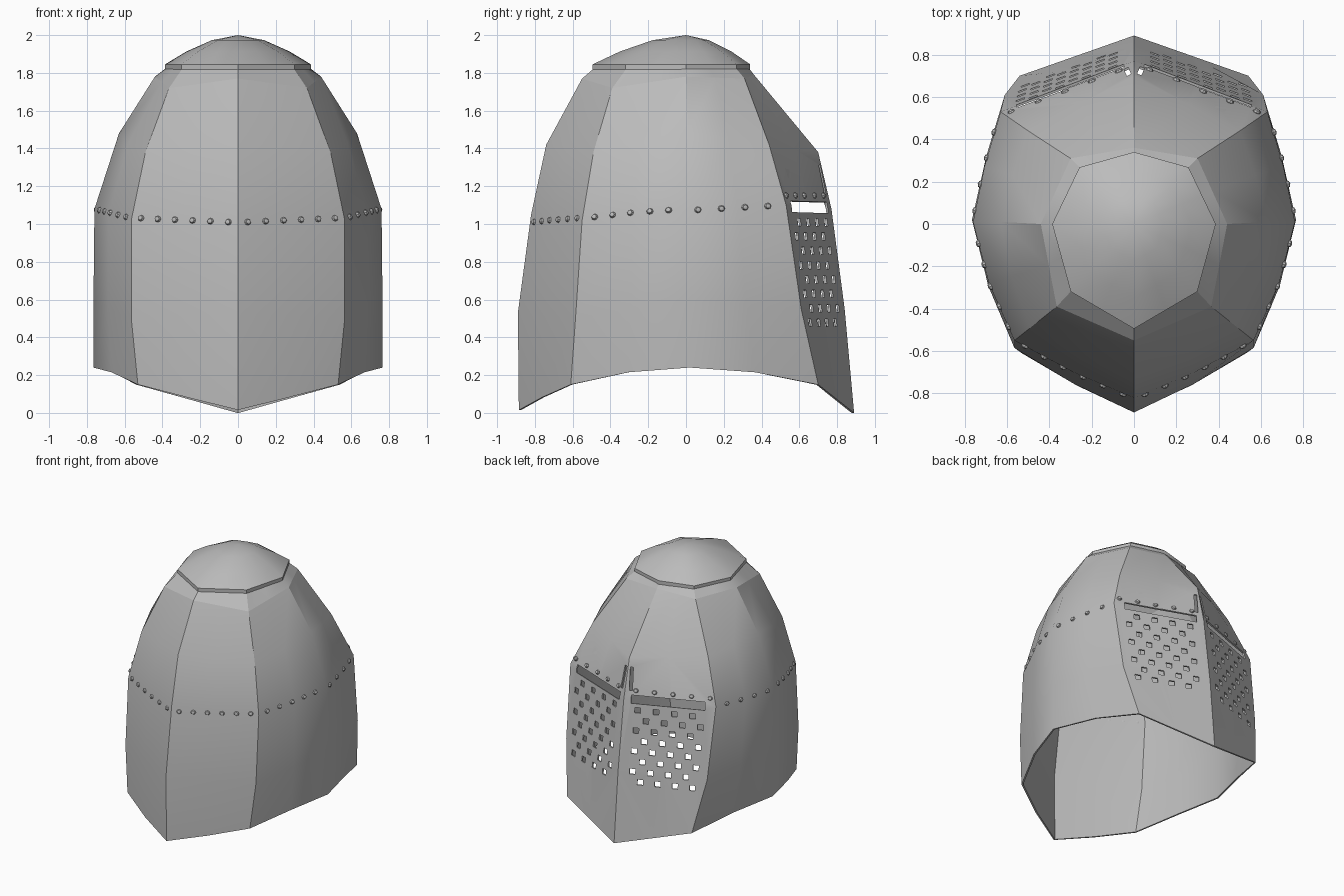
import bpy, bmesh, math
from mathutils import Vector, Matrix
from mathutils.bvhtree import BVHTree

cube = bpy.data.objects.get("Cube")
if cube:
    bpy.data.objects.remove(cube, do_unlink=True)

steel = bpy.data.materials.new("grey_steel")
steel.use_nodes = True
GREY = (0.5, 0.5, 0.5, 1)
steel.diffuse_color = GREY
steel.node_tree.nodes["Principled BSDF"].inputs["Base Color"].default_value = GREY


def add_object(name, bm):
    mesh = bpy.data.meshes.new(name)
    bm.to_mesh(mesh)
    mesh.materials.append(steel)
    ob = bpy.data.objects.new(name, mesh)
    bpy.context.collection.objects.link(ob)
    return ob


def activate(ob):
    bpy.ops.object.select_all(action='DESELECT')
    ob.select_set(True)
    bpy.context.view_layer.objects.active = ob


def smooth(ob):
    activate(ob)
    bpy.ops.object.shade_smooth_by_angle(angle=math.radians(32), keep_sharp_edges=True)


def apply_modifier(ob, kind, **settings):
    activate(ob)
    mod = ob.modifiers.new(kind.lower(), kind)
    for key, value in settings.items():
        setattr(mod, key, value)
    bpy.ops.object.modifier_apply(modifier=mod.name)


# Vertical plate edges, each from the bottom hem up to the crown rim
BACK = [(0, -.885, .015), (0, -.89, .53), (0, -.82, 1.05), (0, -.74, 1.42), (0, -.55, 1.77), (0, -.48, 1.83)]
BACK_CORNER = [(.53, -.61, .15), (.565, -.585, .5), (.565, -.55, 1.02), (.49, -.49, 1.38), (.365, -.39, 1.72), (.29, -.31, 1.83)]
SIDE = [(.765, .02, .24), (.765, .02, .6), (.76, .01, 1.08), (.63, .01, 1.48), (.44, 0, 1.78), (.375, 0, 1.83)]
FACE_CORNER = [(.54, .7, .15), (.61, .61, .55), (.63, .53, 1.1), (.5, .44, 1.42), (.3, .31, 1.77), (.25, .26, 1.83)]
FACE = [(0, .89, 0), (0, .84, .55), (0, .77, 1.08), (0, .7, 1.38), (0, .36, 1.79), (0, .33, 1.83)]
EDGES = [[Vector(p) for p in e] for e in (BACK, BACK_CORNER, SIDE, FACE_CORNER, FACE)]
BULGE = [.02, .035, .015, 0]
LEVELS = len(BACK)

# Half outline with slightly bulged mid columns, then mirrored to a closed loop
half = []
for i, edge in enumerate(EDGES):
    half.append(edge)
    if i < len(BULGE):
        mid = []
        for level, (a, b) in enumerate(zip(edge, EDGES[i + 1])):
            p = (a + b) / 2
            s = 1 + BULGE[i] * (level < 4)
            mid.append(Vector((p.x * s, p.y * s, p.z + .02 * (level == 0 and i in (1, 2)))))
        half.append(mid)
mirrored = [[Vector((-p.x, p.y, p.z)) for p in c] for c in half[-2:0:-1]]
columns = half + mirrored
N = len(columns)


def loft(bm, rings):
    rows = [[bm.verts.new(p) for p in ring] for ring in rings]
    for low, high in zip(rows, rows[1:]):
        for c in range(N):
            d = (c + 1) % N
            bm.faces.new((low[c], low[d], high[d], high[c]))
    bm.verts.index_update()
    return rows


# Shell of plates with hard seams
bm = bmesh.new()
loft(bm, [[c[level] for c in columns] for level in range(LEVELS)])
seams = {0, 2, 6, 8, 10, 14}
for e in bm.edges:
    a, b = (v.index for v in e.verts)
    same_seam = a % N == b % N and a % N in seams
    shoulder = a // N == 4 and b // N == 4
    e.smooth = not (same_seam or shoulder)
bm.normal_update()
surface = BVHTree.FromBMesh(bm)
shell = add_object("helmet_shell", bm)
bm.free()
apply_modifier(shell, 'SOLIDIFY', thickness=.012, offset=-1)


def on_edge(edge, z):
    for a, b in zip(edge, edge[1:]):
        if z <= b.z:
            return a.lerp(b, (z - a.z) / (b.z - a.z))
    return edge[-1]


def frame(panel, t, z, side, size):
    """Matrix sitting on a panel: t runs from its first edge to its second."""
    p = on_edge(EDGES[panel], z).lerp(on_edge(EDGES[panel + 1], z), t)
    p.x *= side
    loc, normal, _, _ = surface.find_nearest(p)
    turn = normal.to_track_quat('Z', 'Y').to_matrix().to_4x4()
    return Matrix.Translation(loc) @ turn @ Matrix.Diagonal((*size, 1))


# Cutters: eye slots, narrow slits by the ridge, staggered breathing holes
bm = bmesh.new()
for side in (1, -1):
    cuts = [(.52, 1.09, (.54, .06, .12)), (.945, 1.23, (.022, .17, .07))]
    for row in range(8):
        for k in range(4):
            t = .84 - .2 * k - .1 * (row % 2)
            cuts.append((t, 1.01 - .076 * row, (.042, .04, .09)))
    for t, z, size in cuts:
        bmesh.ops.create_cube(bm, size=1, matrix=frame(3, t, z, side, size))
cutter = add_object("face_cutter", bm)
bm.free()
cutter.hide_render = True
apply_modifier(shell, 'BOOLEAN', object=cutter, operation='DIFFERENCE', solver='EXACT')
bpy.data.objects.remove(cutter, do_unlink=True)
smooth(shell)

# Crown dome with a small lip
bm = bmesh.new()
rim = [c[-1] for c in columns]
profile = [(1.03, 1.805), (1.03, 1.845), (.73, 1.913), (.37, 1.973)]
rows = loft(bm, [[Vector((p.x * s, p.y * s, z)) for p in rim] for s, z in profile])
apex = bm.verts.new((0, 0, 2))
for c in range(N):
    bm.faces.new((rows[-1][c], rows[-1][(c + 1) % N], apex))
dome = add_object("crown_dome", bm)
bm.free()
apply_modifier(dome, 'SOLIDIFY', thickness=.012, offset=-1)
smooth(dome)

# Rivet band: panel, count, first and last position, first and last height
bm = bmesh.new()
BAND = [(0, 6, .09, .91, 1.01, 1.03), (1, 5, .12, .82, 1.035, 1.07),
        (2, 4, .1, .81, 1.075, 1.095), (3, 5, .05, .88, 1.15, 1.15)]
for panel, count, t0, t1, z0, z1 in BAND:
    for k in range(count):
        f = k / (count - 1)
        for side in (1, -1):
            m = frame(panel, t0 + (t1 - t0) * f, z0 + (z1 - z0) * f, side, (.019, .017, .015))
            bmesh.ops.create_uvsphere(bm, u_segments=8, v_segments=4, radius=1, matrix=m)
rivets = add_object("rivets", bm)
bm.free()
smooth(rivets)
